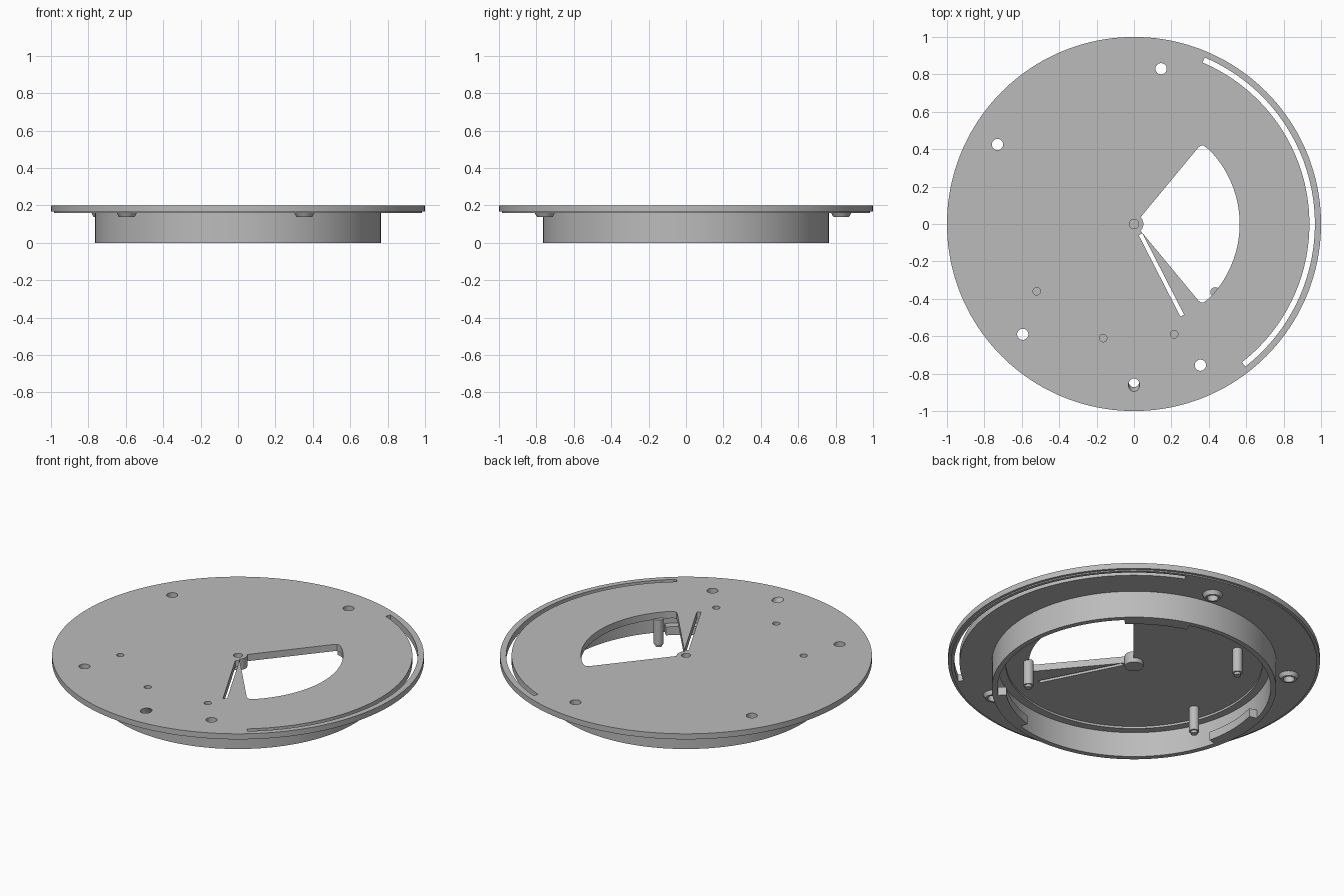
import bpy, bmesh
from math import radians, sin, cos, pi
from mathutils import Matrix, Vector

if "Cube" in bpy.data.objects:
    bpy.data.objects.remove(bpy.data.objects["Cube"])

grey = bpy.data.materials.new("matte_grey")
grey.use_nodes = True
colour = (0.5, 0.5, 0.5, 1)
grey.diffuse_color = colour
grey.node_tree.nodes["Principled BSDF"].inputs["Base Color"].default_value = colour


def finish(name, bm, loc=(0, 0, 0)):
    bmesh.ops.recalc_face_normals(bm, faces=bm.faces)
    mesh = bpy.data.meshes.new(name)
    bm.to_mesh(mesh)
    bm.free()
    mesh.materials.append(grey)
    ob = bpy.data.objects.new(name, mesh)
    ob.location = loc
    bpy.context.collection.objects.link(ob)
    return ob


def sweep(name, profile, start=0, end=360, steps=128, loc=(0, 0, 0)):
    """Turn a closed (radius, height) profile about z, capped if partial."""
    bm = bmesh.new()
    full = end - start == 360
    rows = []
    for i in range(steps if full else steps + 1):
        a = radians(start + (end - start) * i / steps)
        rows.append([bm.verts.new((r * cos(a), r * sin(a), z)) for r, z in profile])
    pairs = list(zip(rows, rows[1:]))
    if full:
        pairs.append((rows[-1], rows[0]))
    else:
        bm.faces.new(rows[0])
        bm.faces.new(rows[-1])
    n = len(profile)
    for p, q in pairs:
        for j in range(n):
            k = (j + 1) % n
            bm.faces.new((p[j], p[k], q[k], q[j]))
    return finish(name, bm, loc)


def prism(name, outline, z0, z1):
    bm = bmesh.new()
    base = bm.faces.new([bm.verts.new((x, y, z0)) for x, y in outline])
    top = bmesh.ops.extrude_face_region(bm, geom=[base])
    moved = [v for v in top["geom"] if isinstance(v, bmesh.types.BMVert)]
    bmesh.ops.translate(bm, verts=moved, vec=(0, 0, z1 - z0))
    return finish(name, bm)


def rod(name, x, y, r, z0, z1, tilt=0):
    bm = bmesh.new()
    bmesh.ops.create_cone(bm, cap_ends=True, segments=32, radius1=r, radius2=r,
                          depth=z1 - z0, matrix=Matrix.Rotation(tilt, 4, "X"))
    return finish(name, bm, (x, y, (z0 + z1) / 2))


def cut(target, cutter):
    mod = target.modifiers.new("cut", "BOOLEAN")
    mod.operation = "DIFFERENCE"
    mod.solver = "EXACT"
    mod.object = cutter
    bpy.context.view_layer.objects.active = target
    bpy.ops.object.modifier_apply(modifier=mod.name)
    bpy.data.objects.remove(cutter)


TOP, UNDER = 0.2, 0.16
parts = []

# Round plate with a small step under its rim and a seat for the hub
plate = sweep("plate", [(0.045, UNDER), (0.985, UNDER), (0.985, 0.167),
                        (1, 0.167), (1, TOP), (0.045, TOP)], steps=160)
parts.append(plate)

# Fan-shaped window with rounded outer corners
upper = [(0.565 * cos(radians(a)), 0.565 * sin(radians(a))) for a in range(0, 45, 4)]
upper += [(0.388, 0.408), (0.372, 0.419), (0.357, 0.419), (0.343, 0.408)]
lower = [(x, -y) for x, y in reversed(upper[1:])]
cut(plate, prism("window_cutter", [(0.005, 0)] + lower + upper, 0.1, 0.3))

# Long arc slot near the rim
cut(plate, sweep("arc_cutter", [(0.938, 0.1), (0.967, 0.1), (0.967, 0.3), (0.938, 0.3)],
                 -52, 67, 64))

# Narrow straight slit
a, b = Vector((0.035, -0.055)), Vector((0.258, -0.49))
side = (b - a).orthogonal().normalized() * 0.011
cut(plate, prism("slit_cutter", [a + side, b + side, b - side, a - side], 0.1, 0.3))

# Screw holes with tapered collars underneath
for x, y in [(0.145, 0.83), (-0.73, 0.425), (-0.595, -0.59), (0.355, -0.755)]:
    cut(plate, rod("hole_cutter", x, y, 0.03, 0.1, 0.3))
    parts.append(sweep("screw_collar", [(0.03, 0.138), (0.042, 0.138), (0.056, 0.163),
                                        (0.03, 0.163)], steps=32, loc=(x, y, 0)))

# Blind pin holes and one slanted hole
for x, y in [(-0.52, -0.36), (-0.165, -0.61), (0.215, -0.59)]:
    cut(plate, rod("pin_cutter", x, y, 0.02, 0.172, 0.3))
cut(plate, rod("slant_cutter", 0, -0.855, 0.03, 0.05, 0.33, radians(30)))

# Hub with a shallow centre socket
parts.append(sweep("hub", [(0.0005, 0.135), (0.05, 0.135), (0.05, TOP), (0.025, TOP),
                           (0.025, 0.175), (0.0005, 0.175)], steps=40))

# Skirt ring with an inner ledge against the plate
parts.append(sweep("skirt_ring", [(0.765, 0.162), (0.765, 0), (0.735, 0), (0.735, 0.148),
                                  (0.69, 0.148), (0.69, 0.162)]))

# Three locking tabs inside the bottom of the skirt
for mid in (60, 180, 300):
    parts.append(sweep("locking_tab", [(0.69, 0), (0.74, 0), (0.74, 0.05), (0.69, 0.05)],
                       mid - 14, mid + 14, 16))

# Three stepped posts under the plate
for x, y in [(0.435, -0.365), (-0.34, 0.46), (-0.565, -0.17)]:
    parts.append(rod("post", x, y, 0.027, 0.015, 0.165))
    parts.append(rod("post_tip", x, y, 0.018, 0, 0.016))

# Smooth the curved walls, keep the edges crisp
bpy.ops.object.select_all(action="DESELECT")
for ob in parts:
    ob.select_set(True)
bpy.context.view_layer.objects.active = plate
bpy.ops.object.shade_smooth_by_angle(angle=radians(30))
